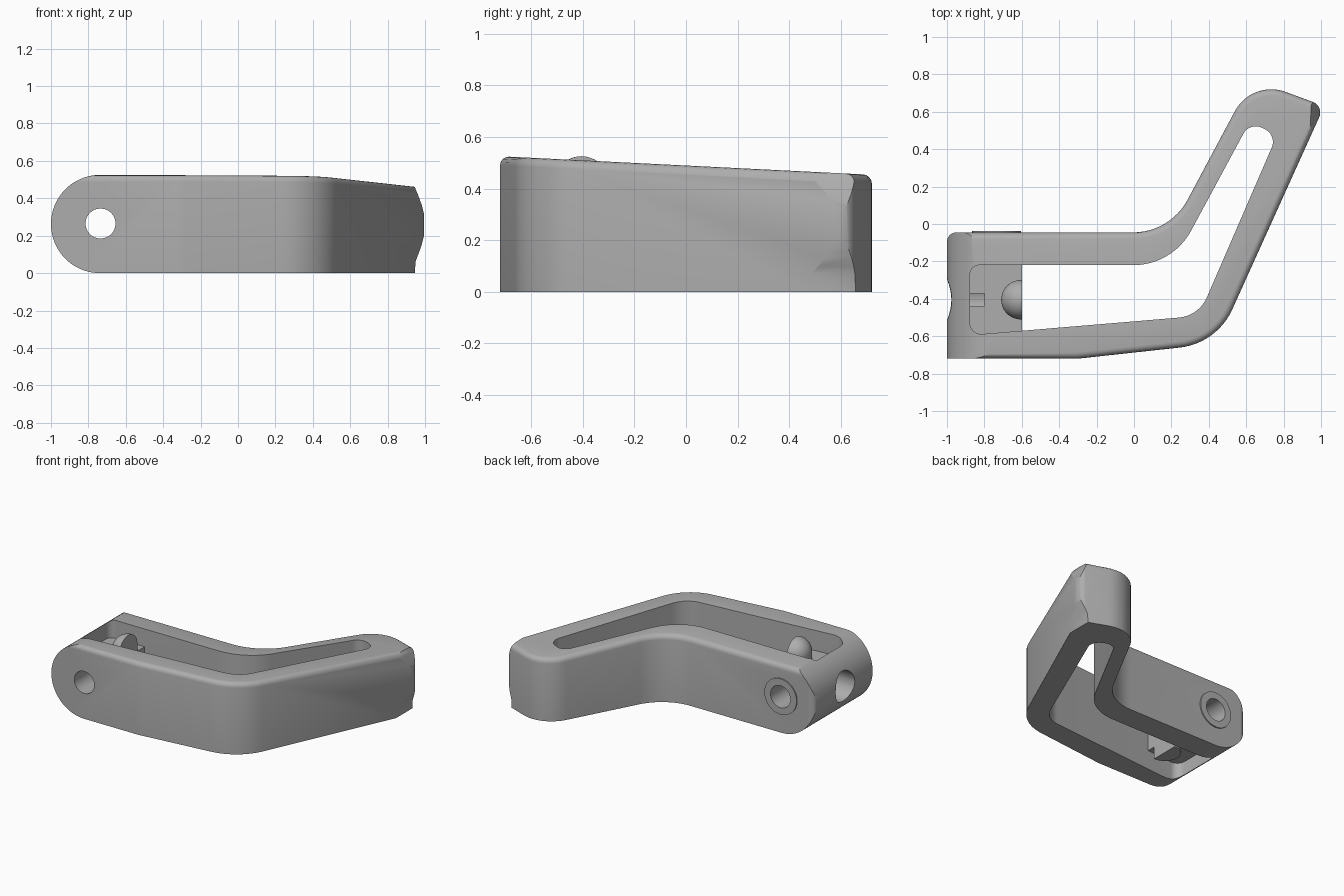
import bpy, bmesh, math
from mathutils import Vector, Matrix

if "Cube" in bpy.data.objects:
    bpy.data.objects.remove(bpy.data.objects["Cube"])

grey = bpy.data.materials.new("plain grey")
grey.use_nodes = True
grey.diffuse_color = (0.42, 0.42, 0.42, 1)
grey.node_tree.nodes["Principled BSDF"].inputs["Base Color"].default_value = grey.diffuse_color


def fillet(corners, steps=12):
    """Closed outline from (x, y, radius) corners."""
    out = []
    for i, (x, y, r) in enumerate(corners):
        p = Vector((x, y))
        if r == 0:
            out.append(p)
            continue
        a = (Vector(corners[i - 1][:2]) - p).normalized()
        b = (Vector(corners[(i + 1) % len(corners)][:2]) - p).normalized()
        half = a.angle(b) / 2
        centre = p + (a + b).normalized() * r / math.sin(half)
        s = p + a * r / math.tan(half) - centre
        e = p + b * r / math.tan(half) - centre
        turn = s.angle_signed(e)
        for k in range(steps + 1):
            out.append(centre + Matrix.Rotation(-turn * k / steps, 2) @ s)
    return out


def make(name, bm):
    bmesh.ops.recalc_face_normals(bm, faces=bm.faces)
    mesh = bpy.data.meshes.new(name)
    bm.to_mesh(mesh)
    bm.free()
    mesh.materials.append(grey)
    ob = bpy.data.objects.new(name, mesh)
    bpy.context.collection.objects.link(ob)
    return ob


def prism(name, outline, low, high, place, soft=0):
    """Extrude an outline; place(u, v, w) gives the 3D point."""
    bm = bmesh.new()
    a = [bm.verts.new(place(p[0], p[1], low)) for p in outline]
    b = [bm.verts.new(place(p[0], p[1], high)) for p in outline]
    bm.faces.new(a)
    top = bm.faces.new(b)
    for i in range(len(a)):
        j = (i + 1) % len(a)
        bm.faces.new((a[i], a[j], b[j], b[i]))
    if soft:
        bmesh.ops.recalc_face_normals(bm, faces=bm.faces)
        bmesh.ops.bevel(bm, geom=list(top.edges), offset=soft, segments=4,
                        profile=0.5, affect='EDGES', clamp_overlap=True)
    return make(name, bm)


def box(name, low, high):
    rect = [(low[0], low[1]), (high[0], low[1]), (high[0], high[1]), (low[0], high[1])]
    return prism(name, rect, low[2], high[2], lambda u, v, w: (u, v, w))


def rod(name, r, depth, at, axis='Z'):
    bm = bmesh.new()
    turn = {'Z': Matrix(), 'X': Matrix.Rotation(math.pi / 2, 4, 'Y'),
            'Y': Matrix.Rotation(math.pi / 2, 4, 'X')}[axis]
    bmesh.ops.create_cone(bm, cap_ends=True, segments=48, radius1=r, radius2=r,
                          depth=depth, matrix=Matrix.Translation(at) @ turn)
    return make(name, bm)


def combine(target, tool, operation):
    tool.hide_render = True
    mod = target.modifiers.new("shape", 'BOOLEAN')
    mod.operation, mod.solver, mod.object = operation, 'EXACT', tool
    bpy.context.view_layer.objects.active = target
    bpy.ops.object.modifier_apply(modifier=mod.name)
    bpy.data.objects.remove(tool)


# Bent outer body with a gently sloping, softened top
outer = fillet([(-1, -0.72, 0), (-0.3, -0.72, 0.3), (0.443, -0.639, 0.35),
                (1.017, 0.63, 0.06), (0.63, 0.773, 0.22),
                (0.193, -0.045, 0.33), (-1, -0.045, 0.05)])
body = prism("bent_frame", outer, 0, 1,
             lambda u, v, w: (u, v, w * (0.525 - 0.05 * (v + 0.72))), 0.035)

# Side profile: round hinge end and bulging far end
R = 0.2625
side = [(-0.7375 + R * math.cos(t), R + R * math.sin(t))
        for t in [math.pi * (0.5 + k / 40) for k in range(41)]]
side += [(0.945, 0), (0.95, 0.065)]
side += [(0.95 + 0.052 * math.sin(math.pi * k / 12) - 0.005 * k / 12, 0.065 + 0.395 * k / 12)
         for k in range(1, 13)]
side += [(0.93, 0.525)]
combine(body, prism("side_profile", side, -1, 1, lambda u, v, w: (u, w, v)), 'INTERSECT')

# Long bent slot
inner = fillet([(-0.877, -0.594, 0.06), (0.3465, -0.4915, 0.18),
                (0.765, 0.475, 0.075), (0.619, 0.546, 0.075),
                (0.206, -0.22, 0.35), (-0.877, -0.22, 0.05)])
combine(body, prism("slot", inner, -0.2, 0.8, lambda u, v, w: (u, v, w)), 'DIFFERENCE')

# Web between the hinge walls, with an upright domed stop cut flat
web = box("web", (-0.93, -0.63, 0.14), (-0.6, -0.18, 0.37))
combine(web, rod("stop_post", 0.105, 0.37, (-0.605, -0.405, 0.235)), 'UNION')
bm = bmesh.new()
bmesh.ops.create_uvsphere(bm, u_segments=48, v_segments=24, radius=0.105,
                          matrix=Matrix.Translation((-0.605, -0.405, 0.42)))
combine(web, make("stop_dome", bm), 'UNION')
combine(web, box("flat_cut", (-0.6, -1, -0.5), (0, 1, 1)), 'DIFFERENCE')
combine(body, web, 'UNION')

# Raised ring on the back, pivot hole and end hole
combine(body, rod("pivot_ring", 0.13, 0.03, (-0.735, -0.052, 0.265), 'Y'), 'UNION')
combine(body, rod("pivot_hole", 0.08, 2, (-0.735, -0.4, 0.265), 'Y'), 'DIFFERENCE')
combine(body, rod("end_hole", 0.11, 0.4, (-1, -0.405, 0.265), 'X'), 'DIFFERENCE')

# Smooth shading with crisp edges
bpy.ops.object.select_all(action='DESELECT')
body.select_set(True)
bpy.context.view_layer.objects.active = body
bpy.ops.object.shade_smooth_by_angle(angle=math.radians(30))
